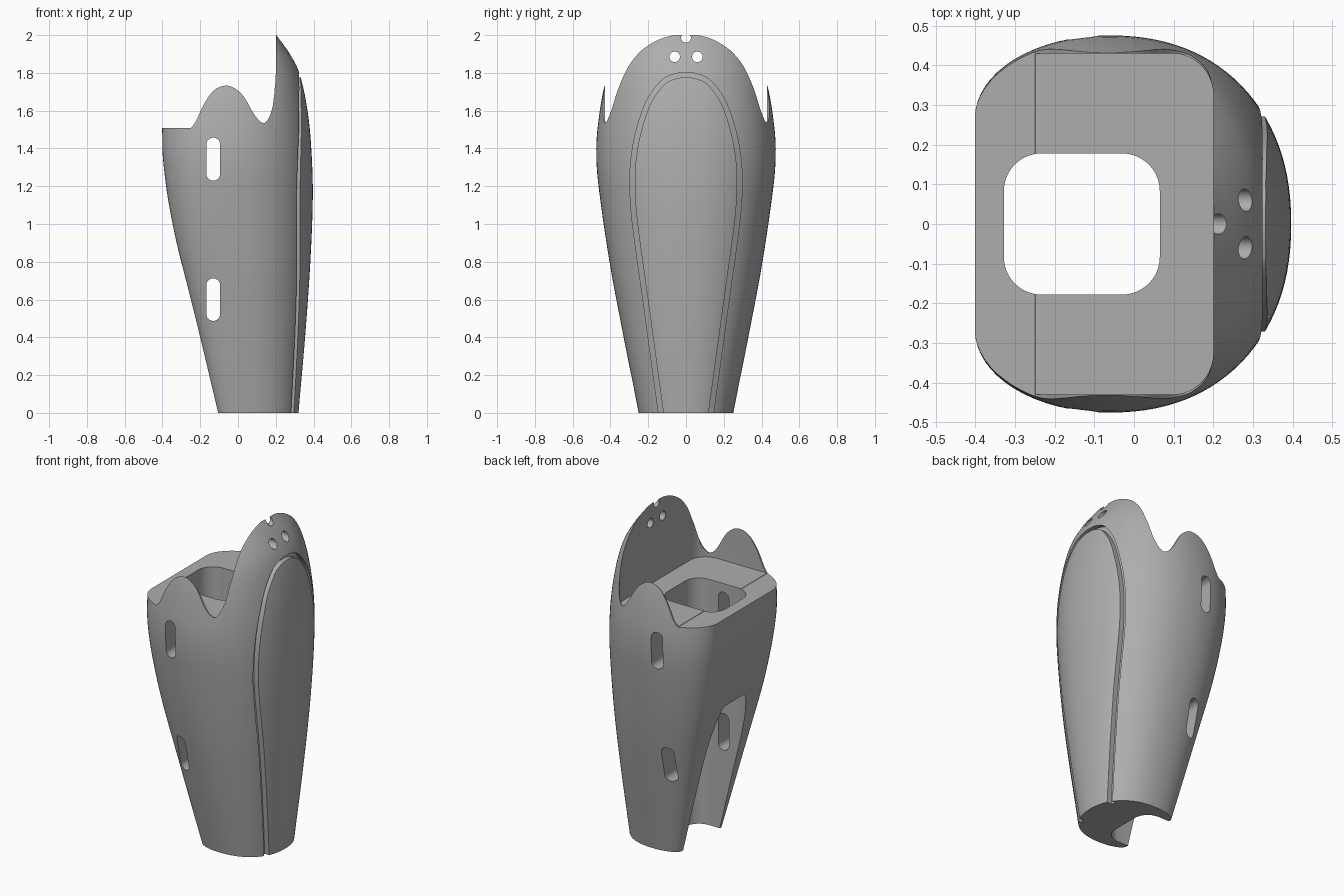
import bpy, bmesh, math
from mathutils import Vector

if "Cube" in bpy.data.objects:
    bpy.data.objects.remove(bpy.data.objects["Cube"])

P = 2.25  # roundness of the front of each cross-section


def interp(table, z):
    """Smooth interpolation through (position, value) pairs, clamped at the ends."""
    n = len(table)
    if z <= table[0][0]:
        return table[0][1]
    if z >= table[-1][0]:
        return table[-1][1]
    i = max(k for k in range(n - 1) if table[k][0] <= z)

    def slope(k):
        a, b = table[max(k - 1, 0)], table[min(k + 1, n - 1)]
        return (b[1] - a[1]) / (b[0] - a[0])
    (z0, v0), (z1, v1) = table[i], table[i + 1]
    h = z1 - z0
    t = (z - z0) / h
    return ((2*t**3 - 3*t*t + 1) * v0 + (t**3 - 2*t*t + t) * h * slope(i)
            + (3*t*t - 2*t**3) * v1 + (t**3 - t*t) * h * slope(i + 1))


# Shell outline by height: front, back, half width, widest x, flat back share
FRONT = [(0, .32), (.4, .355), (.8, .383), (1.15, .396), (1.4, .388),
         (1.6, .368), (1.8, .325), (1.9, .275), (2, .203)]
BACK = [(0, -.105), (.4, -.2), (.65, -.262), (.9, -.325), (1.1, -.365),
        (1.25, -.387), (1.4, -.4), (2, -.4)]
WIDTH = [(0, .25), (.2, .29), (.4, .33), (.8, .405), (1.2, .463), (1.36, .475),
         (1.5, .469), (1.73, .432), (1.9, .37), (2, .31)]
MID = [(0, .05), (.6, 0), (1.2, -.06), (2, -.06)]
FLAT = [(0, .75), (.8, .62), (1.3, .57), (2, .57)]


def front_x(y, z):
    xf, w, xc = interp(FRONT, z), interp(WIDTH, z), interp(MID, z)
    return xc + (xf - xc) * max(0, 1 - (abs(y) / w) ** P) ** (1 / P)


def section(z, n=28):
    xf, xb, w, xc = (interp(t, z) for t in (FRONT, BACK, WIDTH, MID))
    yb = w * interp(FLAT, z)
    half = []
    for i in range(n + 1):      # front arc
        a = math.pi / 2 * i / n
        half.append((xc + (xf - xc) * math.cos(a) ** (2 / P), w * math.sin(a) ** (2 / P)))
    for i in range(1, 17):      # rounded back corner
        a = math.pi / 2 * i / 16
        half.append((xc + (xb - xc) * math.sin(a), yb + (w - yb) * math.cos(a)))
    half.append((xb, yb / 2))
    half.append((xb, 0))
    return [Vector((x, y, z)) for x, y in half + [(x, -y) for x, y in half[-2:0:-1]]]


def loft(name, rings):
    """Closed solid through matching rings of points."""
    bm = bmesh.new()
    vs = [[bm.verts.new(p) for p in r] for r in rings]
    n = len(vs[0])
    for a, b in zip(vs, vs[1:]):
        for i in range(n):
            bm.faces.new((a[i], a[(i + 1) % n], b[(i + 1) % n], b[i]))
    bm.faces.new(vs[0][::-1])
    bm.faces.new(vs[-1])
    bmesh.ops.recalc_face_normals(bm, faces=bm.faces)
    me = bpy.data.meshes.new(name)
    bm.to_mesh(me)
    bm.free()
    ob = bpy.data.objects.new(name, me)
    bpy.context.collection.objects.link(ob)
    return ob


def prism(name, pts, axis, lo, hi):
    place = {'x': lambda a, b, h: (h, a, b), 'y': lambda a, b, h: (a, h, b),
             'z': lambda a, b, h: (a, b, h)}[axis]
    return loft(name, [[place(a, b, h) for a, b in pts] for h in (lo, hi)])


def rounded(a0, a1, b0, b1, r, n=10):
    pts = []
    for k, (a, b) in enumerate([(a1 - r, b1 - r), (a0 + r, b1 - r), (a0 + r, b0 + r), (a1 - r, b0 + r)]):
        for i in range(n + 1):
            t = math.pi / 2 * (k + i / n)
            pts.append((a + r * math.cos(t), b + r * math.sin(t)))
    clean = [p for i, p in enumerate(pts) if math.dist(p, pts[i - 1]) > 1e-5]
    return clean


def cut(target, cutter):
    cutter.hide_render = True
    mod = target.modifiers.new("cut", 'BOOLEAN')
    mod.operation, mod.solver, mod.object = 'DIFFERENCE', 'EXACT', cutter
    bpy.context.view_layer.objects.active = target
    bpy.ops.object.modifier_apply(modifier=mod.name)
    bpy.data.objects.remove(cutter)


# Main shell
shell = loft("leg_shell", [section(2 * i / 50) for i in range(51)])

# Scalloped top edge, seen from the side
RIM = [(-.25, 1.508), (-.225, 1.54), (-.18, 1.635), (-.13, 1.705), (-.07, 1.732), (-.02, 1.72),
       (.03, 1.675), (.08, 1.59), (.11, 1.55), (.14, 1.535), (.165, 1.565), (.185, 1.63),
       (.195, 1.72), (.1995, 1.82)]
rim = [(-.7, 1.508)]
rim += [(x, interp(RIM, x)) for x in (-.25 + .4495 * i / 60 for i in range(61))]
rim += [(.1995, 2.3), (-.7, 2.3)]
cut(shell, prism("rim_cutter", rim, 'y', -.8, .8))

# Top pocket and square well through the whole leg
cut(shell, prism("pocket_cutter", rounded(-.9, .2, -.43, .43, .105), 'z', 1.51, 2.4))
cut(shell, prism("well_cutter", rounded(-.328, .065, -.178, .178, .095), 'z', -.2, 2.3))

# Side slots, through both sides
for z0, z1 in ((.487, .712), (1.23, 1.457)):
    cut(shell, prism("slot_cutter", rounded(-.167, -.095, z0, z1, .0355), 'y', -.8, .8))

# Two holes and a notch in the crest
for y, z, r in ((-.06, 1.885, .028), (.06, 1.885, .028), (0, 1.986, .026)):
    cut(shell, prism("hole_cutter", rounded(y - r, y + r, z - r, z + r, r), 'x', .1, .6))
cut(shell, prism("notch_cutter", rounded(-.016, .016, 1.985, 2.1, .005), 'x', .1, .6))

# Groove framing the front panel
KEY = [(.138, -.08), (.146, 0), (.187, .3), (.228, .6), (.283, 1), (.297, 1.2), (.29, 1.35),
       (.262, 1.5), (.21, 1.65), (.135, 1.755), (.065, 1.793), (0, 1.802)]
KEY = KEY + [(-y, z) for y, z in KEY[-2::-1]]
index_y = [(i, p[0]) for i, p in enumerate(KEY)]
index_z = [(i, p[1]) for i, p in enumerate(KEY)]
steps = 132
path = [Vector((interp(index_y, i * (len(KEY) - 1) / steps),
                interp(index_z, i * (len(KEY) - 1) / steps))) for i in range(steps + 1)]
rings = []
for i, p in enumerate(path):
    d = (path[min(i + 1, steps)] - path[max(i - 1, 0)]).normalized()
    q = p + Vector((-d.y, d.x)) * .026
    xp, xq = front_x(*p), front_x(*q)
    rings.append([(xp - .03, *p), (xp + .12, *p), (xq + .12, *q), (xq - .03, *q)])
cut(shell, loft("groove_cutter", rings))

# Material and shading
mat = bpy.data.materials.new("plain_grey")
mat.diffuse_color = (.42, .42, .42, 1)
mat.use_nodes = True
mat.node_tree.nodes["Principled BSDF"].inputs["Base Color"].default_value = mat.diffuse_color
shell.data.materials.clear()
shell.data.materials.append(mat)
for f in shell.data.polygons:
    f.material_index = 0
bpy.ops.object.select_all(action='DESELECT')
shell.select_set(True)
bpy.context.view_layer.objects.active = shell
bpy.ops.object.shade_smooth_by_angle(angle=math.radians(30))
